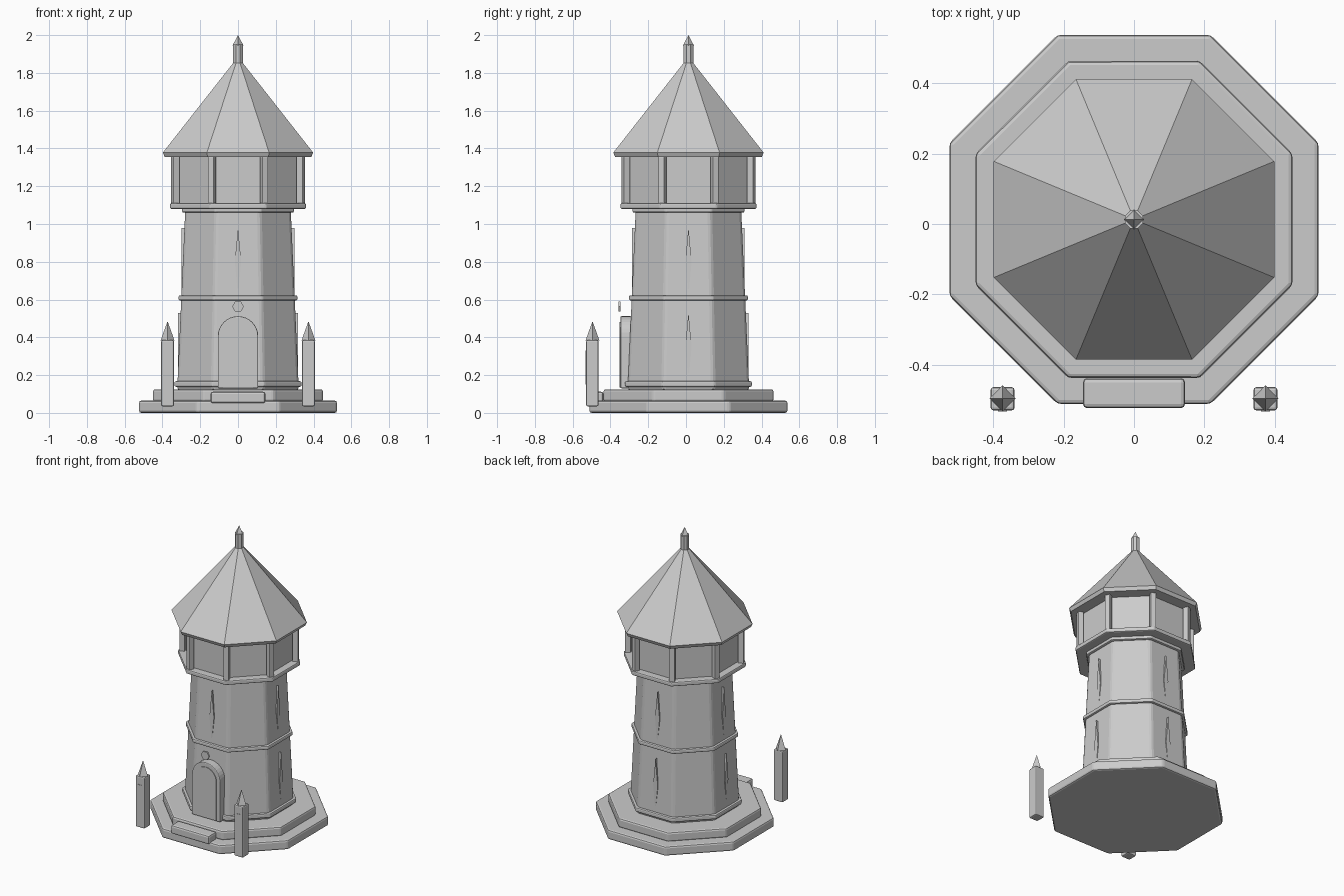
import bpy, bmesh, math
from mathutils import Matrix, Vector

if "Cube" in bpy.data.objects:
    bpy.data.objects.remove(bpy.data.objects["Cube"])

CY = 0.013                      # tower axis sits slightly behind the origin
K = 1 / math.cos(math.pi / 8)   # octagon apothem -> corner radius


def finish(name, bm, bevel=0.0):
    bmesh.ops.recalc_face_normals(bm, faces=bm.faces)
    mesh = bpy.data.meshes.new(name)
    bm.to_mesh(mesh)
    bm.free()
    ob = bpy.data.objects.new(name, mesh)
    bpy.context.collection.objects.link(ob)
    if bevel:
        m = ob.modifiers.new("Bevel", 'BEVEL')
        m.width = bevel
        m.segments = 2
        m.limit_method = 'ANGLE'
        m.angle_limit = math.radians(30)
    return ob


def frustum(name, n, r1, r2, z1, z2, x=0, y=CY, turn=0.0, bevel=0.0):
    bm = bmesh.new()

    def ring(r, z):
        return [bm.verts.new((x + r * math.cos(turn + 2 * math.pi * i / n),
                              y + r * math.sin(turn + 2 * math.pi * i / n), z)) for i in range(n)]
    low = ring(r1, z1)
    bm.faces.new(low)
    if r2:
        high = ring(r2, z2)
        bm.faces.new(high)
        for i in range(n):
            bm.faces.new((low[i], low[(i + 1) % n], high[(i + 1) % n], high[i]))
    else:
        tip = bm.verts.new((x, y, z2))
        for i in range(n):
            bm.faces.new((low[i], low[(i + 1) % n], tip))
    return finish(name, bm, bevel)


def octagon(name, a1, a2, z1, z2, bevel=0.0):
    return frustum(name, 8, a1 * K, a2 * K, z1, z2, turn=math.pi / 8, bevel=bevel)


def box(name, size, loc, bevel=0.0, turn=0.0):
    bm = bmesh.new()
    bmesh.ops.create_cube(bm, size=1, matrix=Matrix.Translation(loc)
                          @ Matrix.Rotation(turn, 4, 'Z') @ Matrix.Diagonal((*size, 1)))
    return finish(name, bm, bevel)


def plate(name, outline, y1, y2, turn=0.0, centre=0.0, bevel=0.0):
    """Extrude an x-z outline from y1 to y2, then turn it about the tower axis."""
    bm = bmesh.new()
    face = bm.faces.new([bm.verts.new((x, y1, z)) for x, z in outline])
    ext = bmesh.ops.extrude_face_region(bm, geom=[face])
    moved = [v for v in ext["geom"] if isinstance(v, bmesh.types.BMVert)]
    bmesh.ops.translate(bm, verts=moved, vec=Vector((0, y2 - y1, 0)))
    bm.transform(Matrix.Translation((0, centre, 0)) @ Matrix.Rotation(turn, 4, 'Z'))
    return finish(name, bm, bevel)


def arch(half, bottom, spring, n=16):
    return [(-half, bottom), (half, bottom)] + [
        (half * math.cos(math.pi * i / n), spring + half * math.sin(math.pi * i / n))
        for i in range(n + 1)]


# Stepped base
octagon("base_lower", 0.524, 0.524, 0, 0.065, 0.012)
octagon("base_upper", 0.45, 0.45, 0.06, 0.125, 0.012)
box("entrance_step", (0.29, 0.085, 0.06), (0, -0.48, 0.082), 0.012)

# Tapered shaft and its bands
octagon("tower_shaft", 0.322, 0.279, 0.12, 1.08, 0.015)
octagon("foot_band", 0.336, 0.336, 0.138, 0.168, 0.008)
octagon("middle_band", 0.315, 0.315, 0.595, 0.622, 0.008)
octagon("upper_band", 0.296, 0.296, 1.06, 1.09, 0.008)

# Lantern room
octagon("gallery_floor", 0.36, 0.36, 1.08, 1.11, 0.008)
octagon("lantern_core", 0.312, 0.312, 1.10, 1.36)
for i in range(8):
    a = math.pi / 8 + i * math.pi / 4
    box("lantern_post", (0.036, 0.036, 0.25),
        (0.36 * math.cos(a), CY + 0.36 * math.sin(a), 1.232), 0.004, a)

# Roof and finial
octagon("roof_eave", 0.388, 0.398, 1.355, 1.378)
octagon("roof", 0.398, 0, 1.378, 1.885)
frustum("finial_stem", 8, 0.028, 0.028, 1.85, 1.95, turn=math.pi / 8)
frustum("finial_tip", 4, 0.029, 0, 1.945, 2.0)

# Arrow slits on the four main faces (door replaces the lower front one)
for i in range(4):
    for z, out in ((0.80, 0.298), (0.35, 0.318)):
        if i == 0 and z < 0.5:
            continue
        plate("arrow_slit", [(0, z - 0.18), (0.017, z), (0, z + 0.18), (-0.017, z)],
              -out, -out + 0.03, i * math.pi / 2, CY)

# Arched door and emblem disc above it
plate("door_surround", arch(0.107, 0.13, 0.405), -0.347, -0.29, bevel=0.006)
plate("door_panel", arch(0.08, 0.135, 0.402), -0.351, -0.31)
plate("door_boss", [(0.031 * math.cos(i * math.pi / 3), 0.563 + 0.031 * math.sin(i * math.pi / 3))
                    for i in range(6)], -0.358, -0.346)

# Pair of pointed gate posts
for s in (-1, 1):
    x = s * 0.373
    box("gate_post", (0.068, 0.066, 0.35), (x, -0.496, 0.21), 0.008)
    box("gate_post_inlay", (0.026, 0.01, 0.18), (x, -0.527, 0.24))
    frustum("gate_post_cap", 4, 0.037, 0, 0.383, 0.485, x, -0.495)
